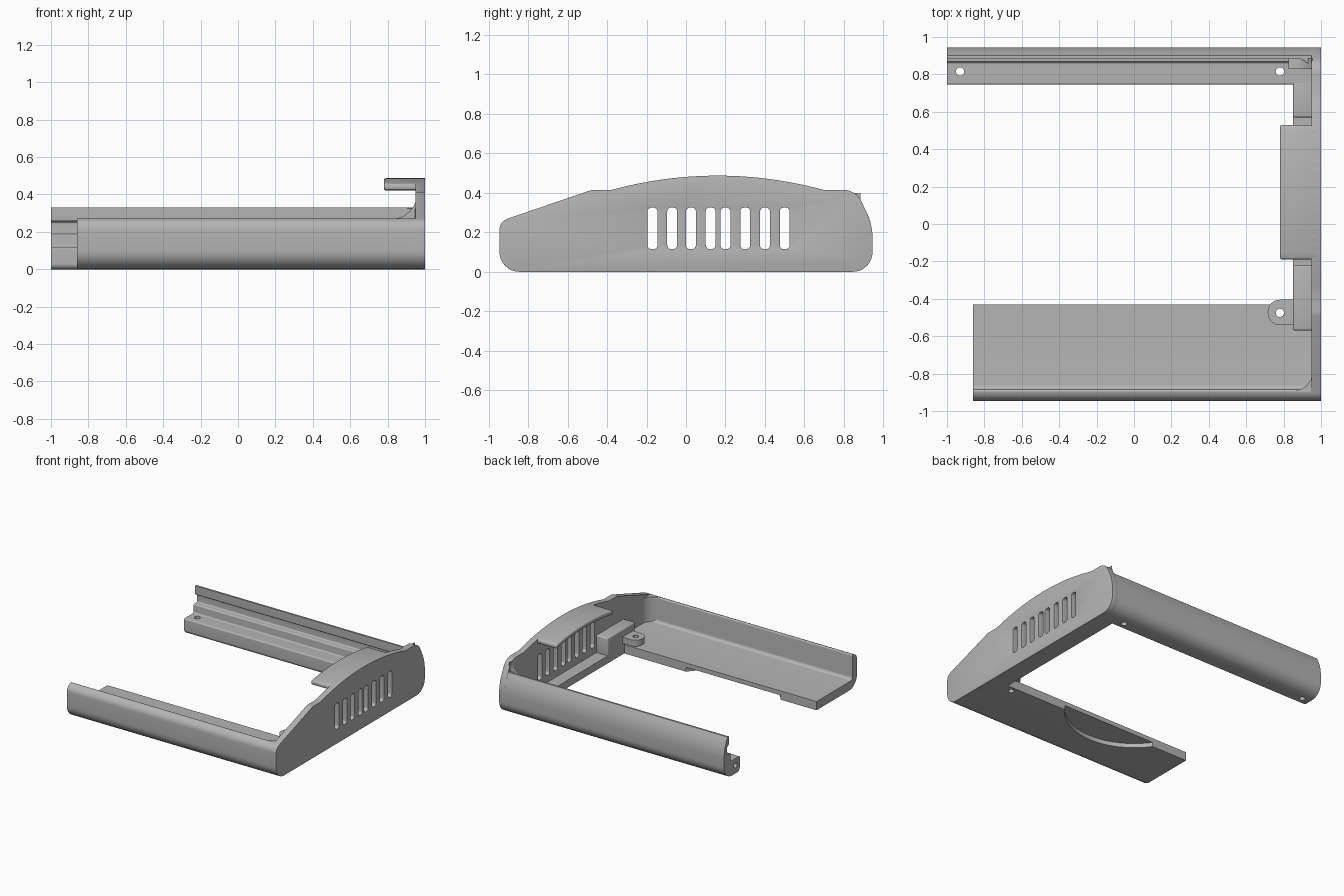
import bpy, bmesh, math
from mathutils import Vector

cube = bpy.data.objects.get("Cube")
if cube:
    bpy.data.objects.remove(cube, do_unlink=True)

grey = bpy.data.materials.new("plain grey")
grey.use_nodes = True
grey.diffuse_color = (0.46, 0.46, 0.46, 1)
grey.node_tree.nodes["Principled BSDF"].inputs["Base Color"].default_value = (0.46, 0.46, 0.46, 1)


def rounded(corners, steps=8):
    """Outline from (u, v, radius) corners, with circular fillets."""
    out = []
    for i, (u, v, r) in enumerate(corners):
        p = Vector((u, v))
        if r == 0:
            out.append(p)
            continue
        a = (Vector(corners[i - 1][:2]) - p).normalized()
        b = (Vector(corners[(i + 1) % len(corners)][:2]) - p).normalized()
        half = a.angle(b) / 2
        t, w = r / math.tan(half), math.sin(half)
        for k in range(steps + 1):
            s = k / steps
            c0, c1, c2 = (1 - s) ** 2, 2 * s * (1 - s) * w, s * s
            out.append((c0 * (p + a * t) + c1 * p + c2 * (p + b * t)) / (c0 + c1 + c2))
    return out


def disc(u, v, r, n=32):
    return [(u + r * math.cos(math.tau * i / n), v + r * math.sin(math.tau * i / n)) for i in range(n)]


def box(u0, u1, v0, v1, r=0):
    return rounded([(u0, v0, r), (u1, v0, r), (u1, v1, r), (u0, v1, r)])


def hollow(u, v, du, dv, n=10):
    """Corner filler with a concave quarter-circle face."""
    arc = [i / n * math.pi / 2 for i in range(n + 1)]
    return [(u, v)] + [(u + du * (1 - math.sin(t)), v + dv * (1 - math.cos(t))) for t in arc]


def prism(name, outline, lo, hi, axis="x"):
    place = {"x": lambda u, v, w: (w, u, v),
             "y": lambda u, v, w: (u, w, v),
             "z": lambda u, v, w: (u, v, w)}[axis]
    bm = bmesh.new()
    base, top = [[bm.verts.new(place(u, v, w)) for u, v in outline] for w in (lo, hi)]
    bm.faces.new(base)
    bm.faces.new(top)
    for i in range(len(base)):
        bm.faces.new((base[i - 1], base[i], top[i], top[i - 1]))
    bmesh.ops.remove_doubles(bm, verts=bm.verts, dist=1e-5)
    bmesh.ops.recalc_face_normals(bm, faces=bm.faces)
    mesh = bpy.data.meshes.new(name)
    bm.to_mesh(mesh)
    bm.free()
    obj = bpy.data.objects.new(name, mesh)
    bpy.context.collection.objects.link(obj)
    mesh.materials.append(grey)
    return obj


def finish(obj, cutters=(), bevel=0.0):
    """Cut, soften the edges and shade."""
    for c in cutters:
        c.hide_render = True
        m = obj.modifiers.new("cut", "BOOLEAN")
        m.object, m.operation, m.solver = c, "DIFFERENCE", "EXACT"
    if bevel:
        m = obj.modifiers.new("soft edges", "BEVEL")
        m.width, m.segments, m.limit_method = bevel, 3, "ANGLE"
        m.angle_limit = math.radians(40)
    bpy.context.view_layer.update()
    deps = bpy.context.evaluated_depsgraph_get()
    mesh = bpy.data.meshes.new_from_object(obj.evaluated_get(deps))
    obj.modifiers.clear()
    obj.data = mesh
    for c in cutters:
        bpy.data.objects.remove(c, do_unlink=True)
    mesh.shade_smooth()
    mesh.set_sharp_from_angle(angle=math.radians(35))


def crown(y):
    return 0.487 - 0.25 * (y - 0.16) ** 2


# Side plate with its arched top and vent slots
arch = [(y, crown(y), 0) for y in [0.7 - 1.08 * i / 24 for i in range(25)]]
plate = prism("side_plate", rounded(
    [(-0.945, 0, 0.1), (0.945, 0, 0.1), (0.945, 0.24, 0.3), (0.86, 0.415, 0.1)]
    + arch + [(-0.48, 0.414, 0.1), (-0.945, 0.255, 0.06)]), 0.95, 1.0)
slots = [prism("slot_cutter", box(y - 0.025, y + 0.025, 0.115, 0.325, 0.02), 0.8, 1.1)
         for y in (-0.17, -0.07, 0.025, 0.125, 0.2, 0.3, 0.4, 0.5)]
finish(plate, slots, 0.012)

# Curved tab over the vents
ys = [-0.19 + 0.72 * i / 20 for i in range(21)]
tab = prism("top_tab", [(y, crown(y)) for y in ys] + [(y, crown(y) - 0.035) for y in reversed(ys)],
            0.78, 0.99)
finish(tab, bevel=0.012)

# Front rail: wide floor, low outer wall, curved recess underneath
front = prism("front_rail", rounded(
    [(-0.945, 0, 0.1), (-0.43, 0, 0), (-0.43, 0.07, 0), (-0.885, 0.07, 0.025),
     (-0.885, 0.275, 0.01), (-0.945, 0.255, 0.06)]), -0.86, 0.97)
finish(front, [prism("recess_cutter", disc(-0.12, -0.14, 0.51, 64), -0.1, 0.035, "z"),
               prism("hole_cutter", disc(0.78, -0.475, 0.022), -0.1, 0.2, "z")])

# Back rail: tall curved wall with a groove and a stepped base
back = prism("back_rail", rounded(
    [(0.945, 0, 0.1), (0.945, 0.24, 0.3), (0.9, 0.33, 0), (0.885, 0.33, 0),
     (0.885, 0.26, 0.01), (0.91, 0.25, 0.01), (0.91, 0.19, 0.01), (0.865, 0.19, 0.01),
     (0.865, 0.12, 0.01), (0.745, 0.12, 0.01), (0.745, 0, 0.03)]), -1.0, 0.97)
finish(back, [prism("hole_cutter", disc(x, 0.815, 0.022), -0.1, 0.16, "z") for x in (-0.93, 0.78)]
       + [prism("end_hole_cutter", disc(0.8, 0.065, 0.02), -1.1, -0.96)])

# Hollow corners joining rails and plate
finish(prism("front_corner", hollow(0.955, -0.89, -0.1, 0.1), 0.02, 0.27, "z"))
finish(prism("back_corner", hollow(0.955, 0.89, -0.1, -0.1), 0.02, 0.325, "z"))
finish(prism("back_gusset", hollow(0.955, 0.27, -0.13, 0.13), 0.83, 0.885, "y"))

# Sill along the foot of the plate, with raised blocks
finish(prism("sill", box(0.85, 0.96, -0.5, 0.8), 0.0, 0.06, "z"))
finish(prism("back_block", box(0.85, 0.96, 0.57, 0.8), 0.01, 0.12, "z"), bevel=0.01)
finish(prism("bracket_block", box(0.85, 0.96, -0.57, -0.22), 0.01, 0.2, "z"), bevel=0.012)

# Screw ear on the bracket
ear = prism("screw_ear", rounded([(0.715, -0.54, 0.064), (0.88, -0.54, 0), (0.88, -0.405, 0),
                                  (0.715, -0.405, 0.064)]), 0.09, 0.14, "z")
finish(ear, [prism("hole_cutter", disc(0.78, -0.475, 0.022), 0.0, 0.3, "z")])
